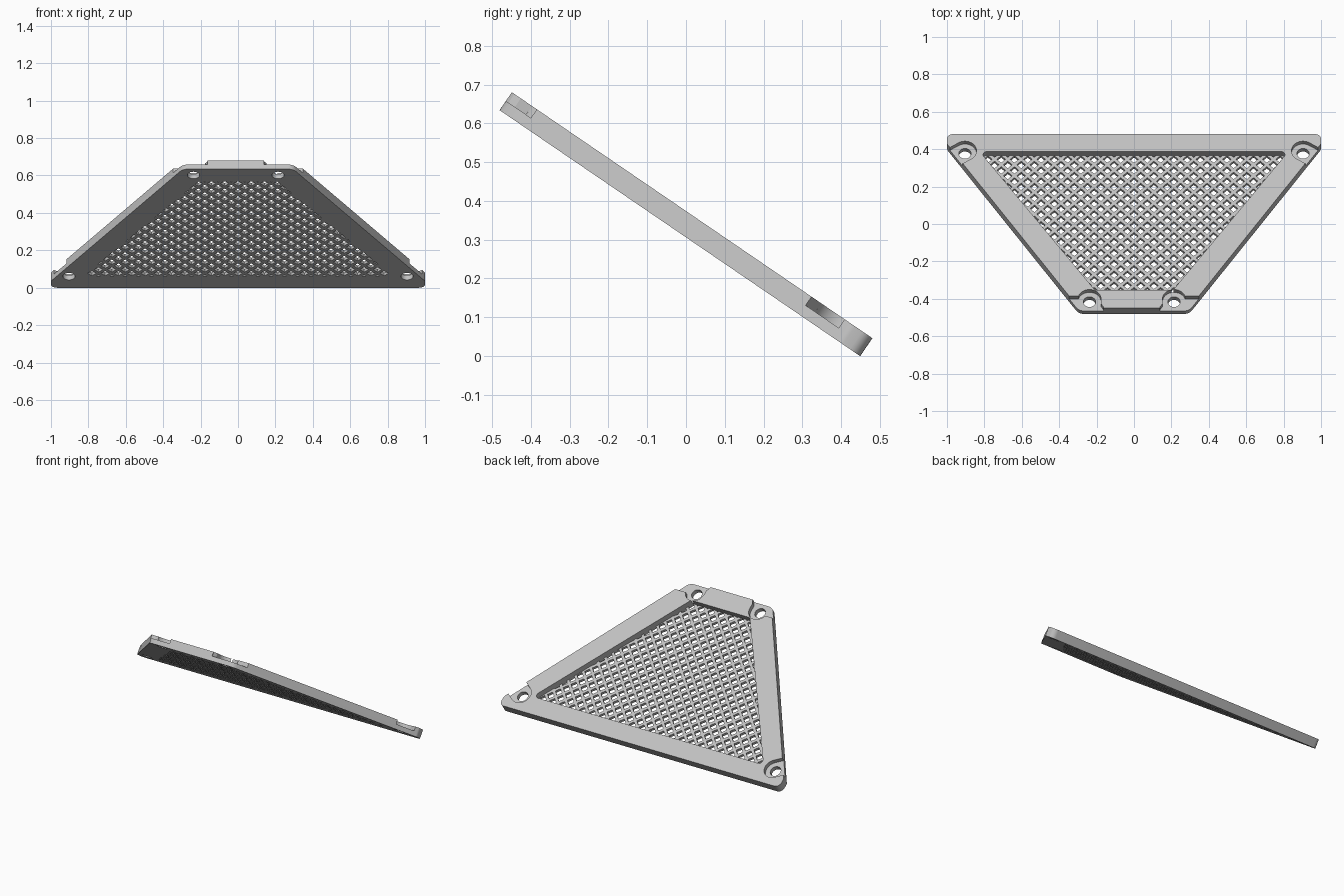
import bpy, bmesh, math
from mathutils import Vector, Matrix

cube = bpy.data.objects.get("Cube")
if cube:
    bpy.data.objects.remove(cube, do_unlink=True)

HALF_T, HALF_V = 0.028, 0.563          # half thickness and half depth of the plate
TILT = Matrix.Translation((0, 0, 0.34)) @ Matrix.Rotation(math.radians(-34.3), 4, 'X')

grey = bpy.data.materials.new("light_grey")
grey.use_nodes = True
colour = (0.53, 0.53, 0.53, 1)
grey.diffuse_color = colour
grey.node_tree.nodes["Principled BSDF"].inputs["Base Color"].default_value = colour


def fillet(corners, steps=6):
    """Round each (x, y, radius) corner of a counter-clockwise convex polygon."""
    out, n = [], len(corners)
    for i, (x, y, r) in enumerate(corners):
        p = Vector((x, y))
        a = (Vector(corners[i - 1][:2]) - p).normalized()
        b = (Vector(corners[(i + 1) % n][:2]) - p).normalized()
        half = a.angle(b) / 2
        centre = p + (a + b).normalized() * r / math.sin(half)
        start = p + a * r / math.tan(half) - centre
        for k in range(steps + 1):
            turn = (math.pi - 2 * half) * k / steps
            out.append(centre + Matrix.Rotation(turn, 2) @ start)
    return out


def circle(x, y, r, n=32):
    return [(x + r * math.cos(2 * math.pi * k / n), y + r * math.sin(2 * math.pi * k / n))
            for k in range(n)]


def prism(name, outlines, low, high):
    """Extrude one or more separate outlines between two heights."""
    bm = bmesh.new()
    for outline in outlines:
        bottom = [bm.verts.new((p[0], p[1], low)) for p in outline]
        top = [bm.verts.new((p[0], p[1], high)) for p in outline]
        bm.faces.new(bottom)
        bm.faces.new(top)
        for i in range(len(bottom)):
            bm.faces.new((bottom[i - 1], bottom[i], top[i], top[i - 1]))
    bmesh.ops.recalc_face_normals(bm, faces=bm.faces)
    mesh = bpy.data.meshes.new(name)
    bm.to_mesh(mesh)
    bm.free()
    mesh.materials.append(grey)
    obj = bpy.data.objects.new(name, mesh)
    bpy.context.collection.objects.link(obj)
    return obj


def cut(target, outlines, low, high):
    """Subtract a prism from the target and bake the result."""
    cutter = prism("cutter", outlines, low, high)
    cutter.hide_render = True
    mod = target.modifiers.new("cut", 'BOOLEAN')
    mod.operation, mod.solver, mod.object = 'DIFFERENCE', 'EXACT', cutter
    bpy.context.view_layer.update()
    mesh = bpy.data.meshes.new_from_object(
        target.evaluated_get(bpy.context.evaluated_depsgraph_get()))
    target.modifiers.clear()
    target.data = mesh
    bpy.data.objects.remove(cutter, do_unlink=True)


def mirrored(half):
    """Complete a right-hand half profile, listed front to back."""
    return half + [(-x, y, r) for x, y, r in reversed(half)]


# Frame: rounded trapezium with a trapezium window
outer = fillet(mirrored([(0.295, -HALF_V, 0.05), (1, 0.5, 0.03), (1, HALF_V, 0.032)]))
window = fillet(mirrored([(0.21, -0.445, 0.01), (0.825, 0.45, 0.02)]))
frame = prism("frame", [outer], -HALF_T, HALF_T)
cut(frame, [window], -0.1, 0.1)

# Screw seats: round pockets open to the edge, with through holes
R = 0.062
outward = Vector((0.833, -0.553))
along = Vector((0.553, 0.833))
for side, front_x in ((1, 0.214), (-1, 0.238)):
    back = Vector((0.904, 0.455))
    slot = [back - along * R, back - along * R + outward * 0.2,
            back + along * R + outward * 0.2, back + along * R]
    inner = front_x - R
    notch = [(inner, -0.5), (inner, -0.535), (inner - 0.012, -0.555), (inner - 0.012, -0.65),
             (0.5, -0.65), (0.5, -0.485), (front_x, -0.485)]
    for centre, opening in ((back, slot), (Vector((front_x, -0.505)), notch)):
        x, y = centre
        cut(frame, [circle(side * x, y, R)], 0.001, 0.1)
        cut(frame, [[(side * p[0], p[1]) for p in opening]], 0.001, 0.1)
        cut(frame, [circle(side * x, y, 0.033, 24)], -0.1, 0.1)

# Lattice: thin sheet at the underside of the window with diamond openings
lattice = prism("lattice", [window], -HALF_T, -HALF_T + 0.018)
PITCH, D = 0.071, 0.023
diamonds = []
for row in range(-13, 14):
    y = row * PITCH / 2
    reach = 0.56 + 0.68 * y
    for col in range(-13, 14):
        x = (col + 0.5 * (row % 2)) * PITCH
        if abs(x) < reach:
            diamonds.append([(x - D, y), (x, y - D), (x + D, y), (x, y + D)])
cut(lattice, diamonds, -0.1, 0.1)

# Tilt the plate and shade
for obj in (frame, lattice):
    obj.matrix_world = TILT
    bpy.ops.object.select_all(action='DESELECT')
    obj.select_set(True)
    bpy.context.view_layer.objects.active = obj
    bpy.ops.object.shade_smooth_by_angle(angle=math.radians(30))
